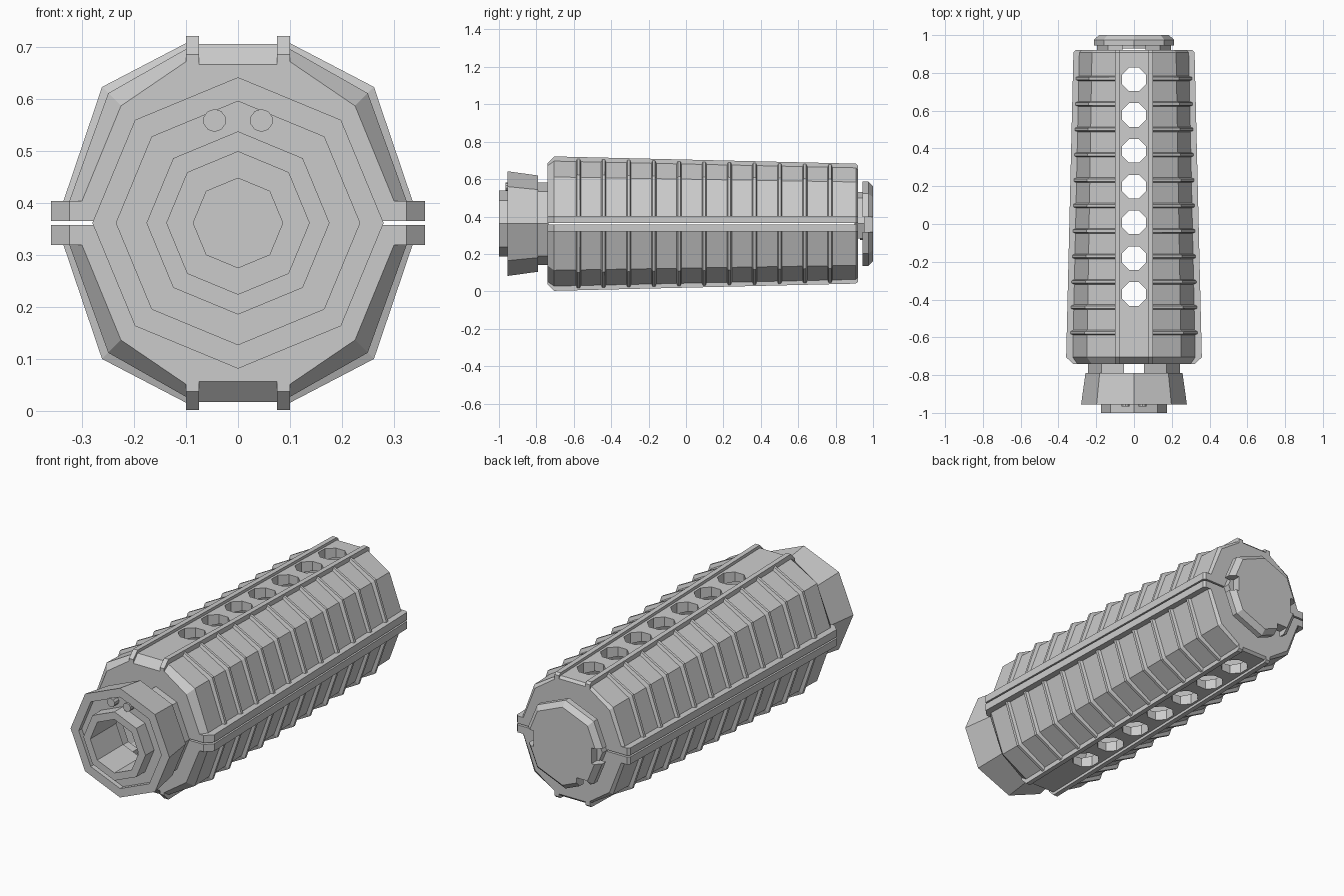
import bpy, bmesh, math
from mathutils import Matrix

if "Cube" in bpy.data.objects:
    bpy.data.objects.remove(bpy.data.objects["Cube"])

ZC = 0.362                      # height of the long axis
grey = bpy.data.materials.new("plain_grey")
grey.diffuse_color = (0.6, 0.6, 0.6, 1)
grey.use_nodes = True
grey.node_tree.nodes["Principled BSDF"].inputs["Base Color"].default_value = grey.diffuse_color


def finish(bm, name):
    bmesh.ops.remove_doubles(bm, verts=bm.verts, dist=1e-5)
    bmesh.ops.recalc_face_normals(bm, faces=bm.faces)
    me = bpy.data.meshes.new(name)
    bm.to_mesh(me)
    bm.free()
    ob = bpy.data.objects.new(name, me)
    ob.location.z = ZC
    me.materials.append(grey)
    bpy.context.collection.objects.link(ob)
    return ob


def lathe(name, profile, sides=8, closed=True):
    """Spin (radius, y) points around the long axis, a vertex at the top."""
    bm = bmesh.new()
    rings = []
    for i in range(sides):
        a = 2 * math.pi * i / sides
        rings.append([bm.verts.new((r * math.sin(a), y, r * math.cos(a))) for r, y in profile])
    n = len(profile)
    for i in range(sides):
        a, b = rings[i], rings[(i + 1) % sides]
        for j in range(n if closed else n - 1):
            k = (j + 1) % n
            bm.faces.new((a[j], a[k], b[k], b[j]))
    return finish(bm, name)


def box(name, x0, x1, y0, y1, z0, z1):
    bm = bmesh.new()
    m = Matrix.Translation(((x0 + x1) / 2, (y0 + y1) / 2, (z0 + z1) / 2)) \
        @ Matrix.Diagonal((x1 - x0, y1 - y0, z1 - z0, 1))
    bmesh.ops.create_cube(bm, size=1, matrix=m)
    return finish(bm, name)


def cut(ob, *cutters):
    for c in cutters:
        c.hide_render = True
        c.hide_viewport = True
        mod = ob.modifiers.new("cut", 'BOOLEAN')
        mod.object, mod.operation, mod.solver = c, 'DIFFERENCE', 'EXACT'


def section(y, e, c, c2):
    """Half outline: side rail, ribbed facets, top rail, channel."""
    s = 1 - 0.11 * (y + 0.74) / 1.66
    rail = 0.36 * s - c2
    half = [(rail, 0.004), (rail, 0.042), (0.325 * s + e, 0.042),
            (0.25 * s + e, 0.25 * s + e), (0.1, 0.335 * s + e),
            (0.1, rail), (0.075, rail), (0.075, 0.345 * s - c)]
    return half + [(-x, z) for x, z in reversed(half)]


# Lengthwise stations: chamfered ends with eleven raised ribs between
stations = [(-0.74, -0.025, 0.04, 0.036), (-0.705, 0, 0, 0)]
for i in range(11):
    y = -0.575 + i * 0.1345
    stations += [(y - 0.013, 0, 0, 0), (y - 0.007, 0.014, 0, 0),
                 (y + 0.007, 0.014, 0, 0), (y + 0.013, 0, 0, 0)]
stations += [(0.908, 0, 0, 0), (0.92, -0.012, 0.012, 0.01)]


def shell(name, side):
    bm = bmesh.new()
    loops = [[bm.verts.new((x, st[0], z * side)) for x, z in section(*st)] for st in stations]
    n = len(loops[0])
    for a, b in zip(loops, loops[1:]):
        for j in range(n):
            k = (j + 1) % n
            bm.faces.new((a[j], a[k], b[k], b[j]))
    bm.faces.new(loops[0])
    bm.faces.new(loops[-1])
    return finish(bm, name)


# Hollow inside and the seven vent holes running top to bottom
cavity = lathe("cavity_cutter", [(0, -0.8), (0.2, -0.8), (0.2, -0.71), (0.3, -0.71),
                                 (0.265, 0.89), (0.17, 0.89), (0.17, 1.0), (0, 1.0)], 16, False)
bm = bmesh.new()
for i in range(7):
    m = Matrix.Translation((0, -0.37 + i * 0.1893, 0)) @ Matrix.Rotation(math.pi / 8, 4, 'Z')
    bmesh.ops.create_cone(bm, cap_ends=True, segments=8, radius1=0.068, radius2=0.068,
                          depth=1, matrix=m)
vents = finish(bm, "vent_cutter")
for name, side in (("upper_shell", 1), ("lower_shell", -1)):
    cut(shell(name, side), cavity, vents)

# Flared locking ring with a protruding octagonal tube
lathe("front_ring", [(0.137, -1.0), (0.176, -1.0), (0.176, -0.93), (0.234, -0.93),
                     (0.234, -0.955), (0.28, -0.955), (0.257, -0.79), (0.137, -0.79)])

# Ears of the retaining clip in the ring recess
for s, name in ((1, "clip_ear_right"), (-1, "clip_ear_left")):
    bm = bmesh.new()
    m = Matrix.Translation((s * 0.045, -0.945, 0.197)) @ Matrix.Rotation(math.pi / 2, 4, 'X')
    bmesh.ops.create_cone(bm, cap_ends=True, segments=10, radius1=0.022, radius2=0.022,
                          depth=0.04, matrix=m)
    finish(bm, name)

# Split collar joining ring and shells
collar = lathe("front_collar", [(0.243, -0.79), (0.243, -0.735), (0.15, -0.735), (0.15, -0.79)])
cut(collar, box("collar_gap_cutter", -0.053, 0.053, -0.9, -0.6, -0.5, 0.5))

# Rear neck, open at the top and bottom
neck = lathe("rear_neck", [(0.195, 0.9), (0.195, 0.955), (0.14, 0.955), (0.14, 0.9)])
cut(neck, box("neck_gap_cutter", -0.06, 0.06, 0.8, 1.1, -0.5, 0.5),
    box("neck_low_cutter", -0.5, 0.5, 0.8, 1.1, -0.5, -0.08))

# Rear cap with bevelled rim and notches
cap = lathe("rear_cap", [(0, 0.945), (0.226, 0.945), (0.226, 0.975), (0.2, 1.0), (0, 1.0)],
            closed=False)
cut(cap, box("notch_right_cutter", 0.165, 0.3, 0.9, 1.1, -0.045, 0.035),
    box("notch_left_cutter", -0.3, -0.165, 0.9, 1.1, -0.045, 0.035),
    box("notch_low_cutter", -0.14, -0.08, 0.9, 1.1, -0.3, -0.14))
lathe("cap_hub", [(0, 0.93), (0.087, 0.93), (0.087, 0.946), (0, 0.946)], closed=False)
